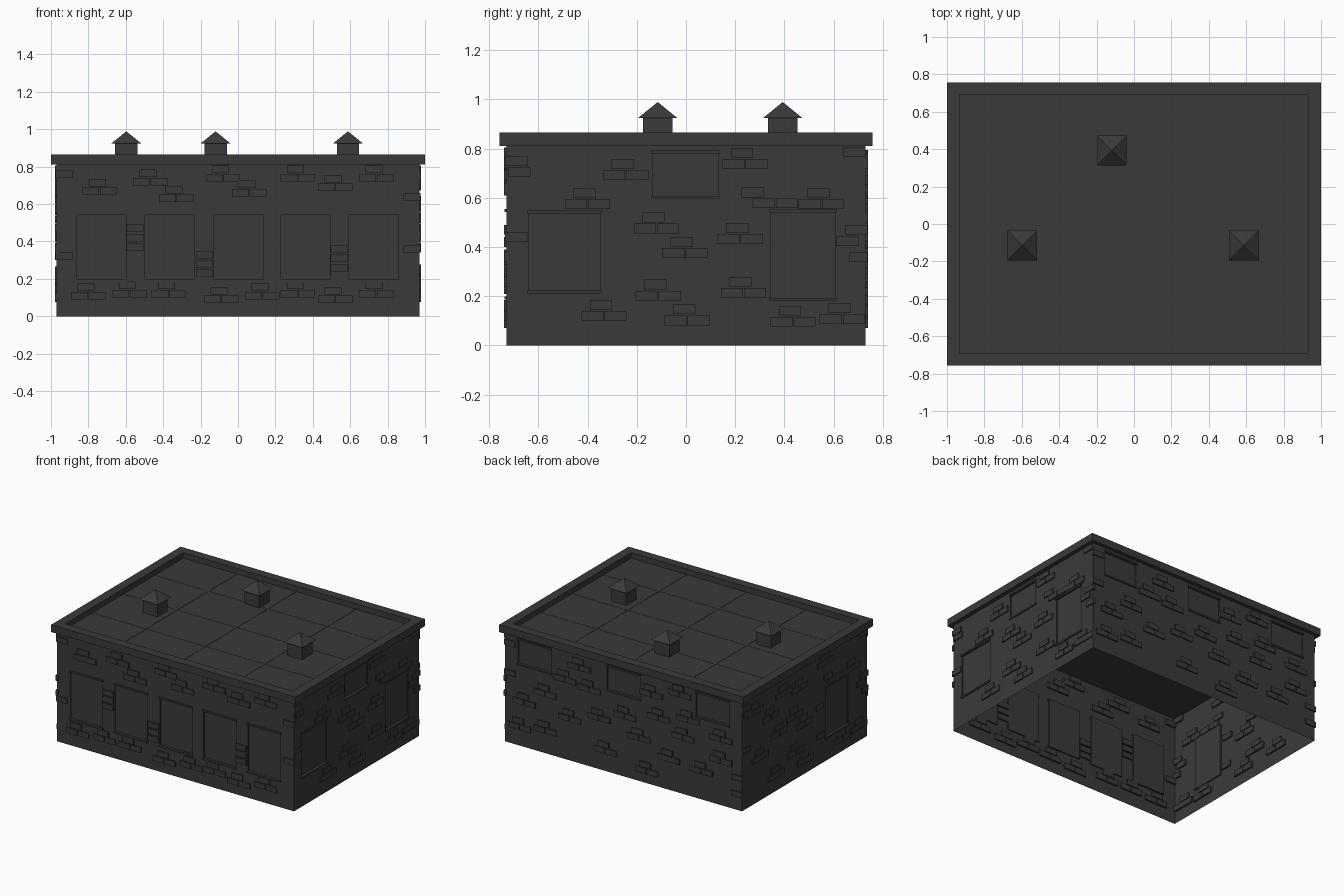
import bpy, bmesh, math
from mathutils import Matrix, Vector

if "Cube" in bpy.data.objects:
    bpy.data.objects.remove(bpy.data.objects["Cube"])

grey = bpy.data.materials.new("dark_grey")
grey.diffuse_color = (0.042, 0.042, 0.042, 1)
grey.use_nodes = True
grey.node_tree.nodes["Principled BSDF"].inputs["Base Color"].default_value = grey.diffuse_color
BW, BH = 0.09, 0.04          # brick face size


def finish(bm, name, recalc=True):
    if recalc:
        bmesh.ops.recalc_face_normals(bm, faces=bm.faces)
    me = bpy.data.meshes.new(name)
    bm.to_mesh(me)
    bm.free()
    me.materials.append(grey)
    ob = bpy.data.objects.new(name, me)
    bpy.context.collection.objects.link(ob)
    return ob


def box(bm, lo, hi, m=Matrix()):
    lo, hi = Vector(lo), Vector(hi)
    s = Matrix.Diagonal((*(hi - lo), 1))
    bmesh.ops.create_cube(bm, size=1, matrix=m @ Matrix.Translation((lo + hi) / 2) @ s)


def overlaps(u0, u1, z0, z1, wins):
    return any(u1 > a and u0 < b and z1 > c and z0 < d for a, b, c, d in wins)


def wall(name, turn, half, dist, wins, groups, singles):
    """Wall in a local frame (u right, z up, outside at -y), turned round z."""
    m = Matrix.Rotation(math.radians(turn), 4, 'Z')
    # wall sheet with recessed windows
    bm = bmesh.new()
    us = sorted({-half, half, *[v for w in wins for v in w[:2]]})
    zs = sorted({0, 0.812, *[v for w in wins for v in w[2:]]})
    g = [[bm.verts.new((u, -dist, z)) for z in zs] for u in us]
    for i in range(len(us) - 1):
        for j in range(len(zs) - 1):
            bm.faces.new((g[i][j], g[i + 1][j], g[i + 1][j + 1], g[i][j + 1]))
    for a, b, c, d in wins:
        fs = [f for f in bm.faces if a < f.calc_center_median().x < b
              and c < f.calc_center_median().z < d
              and abs(f.calc_center_median().y + dist) < 1e-5]
        r = bmesh.ops.extrude_face_region(bm, geom=fs)
        bmesh.ops.translate(bm, vec=(0, 0.01, 0),
                            verts=[v for v in r["geom"] if isinstance(v, bmesh.types.BMVert)])
        bmesh.ops.delete(bm, geom=[f for f in fs if f.is_valid], context='FACES')
    bm.transform(m)
    finish(bm, name + "_wall", False)
    # sills and lintels, just outside the recess
    bm = bmesh.new()
    for a, b, c, d in wins:
        for z in (c - 0.004, d - 0.008):
            box(bm, (a - 0.006, -dist - 0.008, z), (b + 0.006, -dist + 0.01, z + 0.012), m)
    finish(bm, name + "_sills")
    # raised bricks: one brick on top of two
    bm = bmesh.new()
    spots = list(singles)
    for u, z in groups:
        spots += [(u - 0.047, z), (u + 0.047, z), (u - 0.012, z + 0.045)]
    for u, z in spots:
        u0, u1 = max(u - BW / 2, -half - 0.008), min(u + BW / 2, half + 0.008)
        if u1 - u0 > 0.02 and z + BH < 0.812 and not overlaps(u0, u1, z, z + BH, wins):
            box(bm, (u0, -dist - 0.009, z), (u1, -dist + 0.012, z + BH), m)
    finish(bm, name + "_bricks")


# front: five windows
wall("front", 0, 0.97, 0.73,
     [(c - 0.132, c + 0.132, 0.19, 0.55) for c in (-0.73, -0.366, 0.005, 0.361, 0.725)],
     [(-0.74, 0.65), (-0.47, 0.7), (-0.33, 0.61), (0.06, 0.64), (0.32, 0.72), (0.52, 0.67),
      (0.74, 0.72), (-0.08, 0.72), (-0.8, 0.09), (-0.58, 0.1), (-0.37, 0.1), (-0.09, 0.07),
      (0.13, 0.09), (0.32, 0.1), (0.52, 0.07), (0.74, 0.1)],
     [(-0.18, 0.21), (-0.18, 0.26), (-0.18, 0.31), (0.54, 0.24), (0.54, 0.29), (0.54, 0.34),
      (-0.55, 0.35), (-0.55, 0.4), (-0.55, 0.45), (0.185, 0.4), (0.185, 0.45),
      (-0.93, 0.74), (-0.93, 0.3), (0.93, 0.62), (0.93, 0.34)])

# right: two tall windows and a high one
side = [(-0.245, 0.672), (-0.4, 0.555), (-0.12, 0.455), (-0.005, 0.355), (0.22, 0.412),
        (0.24, 0.717), (-0.113, 0.182), (-0.333, 0.1), (0.005, 0.082), (0.234, 0.193),
        (0.435, 0.076), (0.635, 0.088), (0.55, 0.555)]
side_single = [(0.315, 0.558), (0.41, 0.558), (0.27, 0.602), (-0.688, 0.73), (-0.676, 0.685),
               (-0.69, 0.42), (0.685, 0.765), (0.693, 0.45), (0.655, 0.405), (0.71, 0.34)]
wall("right", 90, 0.73, 0.97,
     [(-0.64, -0.348, 0.215, 0.545), (0.345, 0.605, 0.185, 0.548), (-0.135, 0.13, 0.6, 0.788)],
     side, side_single)

# back: three high windows (u runs towards -x)
wall("back", 180, 0.97, 0.73,
     [(c - 0.135, c + 0.135, 0.6, 0.788) for c in (-0.73, 0, 0.73)],
     [(-u, z - 0.03) for u, z in
      [(0.36, 0.72), (0.48, 0.6), (0.64, 0.45), (0.81, 0.34), (0.28, 0.58), (0.2, 0.39),
       (0.44, 0.32), (0.64, 0.18), (0.85, 0.15), (-0.01, 0.46), (-0.23, 0.68), (-0.46, 0.74),
       (-0.29, 0.52), (-0.13, 0.33), (0.15, 0.16), (-0.49, 0.43), (-0.37, 0.24),
       (-0.64, 0.22), (-0.19, 0.1), (-0.8, 0.34), (-0.53, 0.57), (-0.8, 0.5)]],
     [(0.93, 0.1), (0.93, 0.22), (-0.93, 0.5), (-0.93, 0.72)])

# left: one tall window (u runs towards -y)
wall("left", 270, 0.73, 0.97, [(0.245, 0.51, 0.17, 0.55)],
     side + [(-0.52, 0.3), (-0.06, 0.64), (-0.3, 0.4), (-0.58, 0.66)], side_single)

# roof tray: rectangles bridged round the rim to the sunken floor
bm = bmesh.new()
rings = []
for hx, hy, z in ((1, 0.757, 0.811), (1, 0.757, 0.865), (0.932, 0.69, 0.865),
                  (0.932, 0.69, 0.824)):
    rings.append([bm.verts.new((x * hx, y * hy, z))
                  for x, y in ((-1, -1), (1, -1), (1, 1), (-1, 1))])
for a, b in zip(rings, rings[1:]):
    for i in range(4):
        j = (i + 1) % 4
        bm.faces.new((a[i], a[j], b[j], b[i]))
bm.faces.new(rings[0])
bm.faces.new(rings[-1])
finish(bm, "roof")

# roof seams: very low ridges
bm = bmesh.new()
for x in (-0.495, -0.008, 0.48):
    box(bm, (x - 0.006, -0.69, 0.82), (x + 0.006, 0.69, 0.826))
for y in (-0.37, -0.003, 0.36):
    box(bm, (-0.932, y - 0.006, 0.82), (0.932, y + 0.006, 0.8255))
finish(bm, "roof_seams")

# roof vents with pyramid caps
for n, (x, y) in enumerate(((-0.597, -0.115), (0.588, -0.115), (-0.12, 0.393))):
    bm = bmesh.new()
    box(bm, (x - 0.06, y - 0.06, 0.815), (x + 0.06, y + 0.06, 0.926))
    bmesh.ops.create_cone(bm, cap_ends=True, segments=4, radius1=0.079 * math.sqrt(2),
                          radius2=0, depth=0.064,
                          matrix=Matrix.Translation((x, y, 0.957)) @ Matrix.Rotation(math.pi / 4, 4, 'Z'))
    finish(bm, f"roof_vent_{n + 1}")
